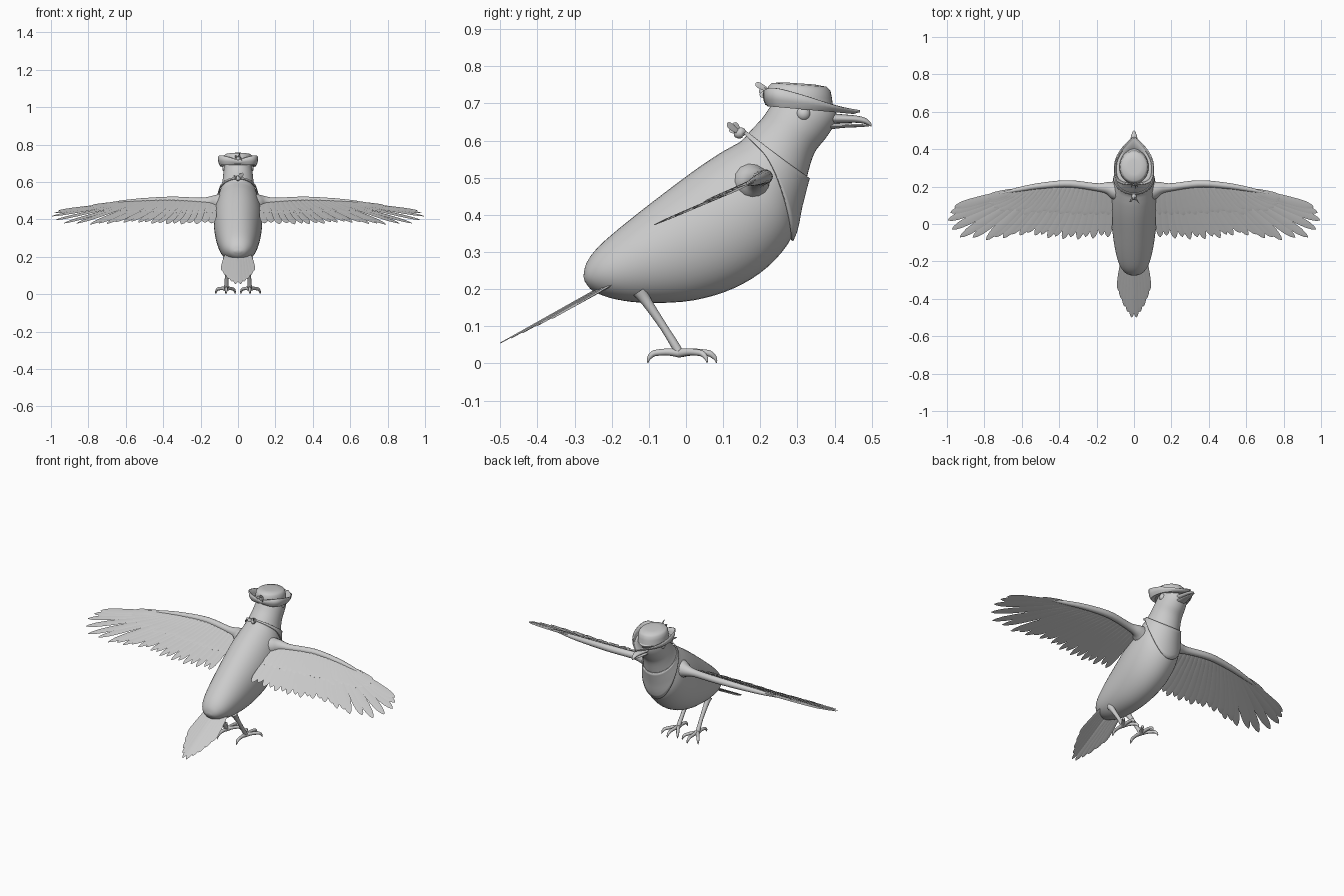
import bpy, bmesh
from math import sin, cos, pi, copysign
from mathutils import Vector as V

if "Cube" in bpy.data.objects:
    bpy.data.objects.remove(bpy.data.objects["Cube"])


def spline(keys, u):
    """Catmull-Rom value at u (0 .. len-1) through tuples of any size."""
    n = len(keys) - 1
    i = min(int(u), n - 1)
    t = u - i
    a, b, c, d = (keys[min(max(j, 0), n)] for j in (i - 1, i, i + 1, i + 2))
    return [0.5 * (2 * q + (r - p) * t + (2 * p - 5 * q + 4 * r - s) * t * t
                   + (3 * q - p - 3 * r + s) * t ** 3) for p, q, r, s in zip(a, b, c, d)]


def loft(name, strips, mirror=False, closed=True, caps=True, thick=0, angle=50):
    """Skin one or more strips of point rings into a single object."""
    bm = bmesh.new()
    for rings in strips:
        rows = [[bm.verts.new(p) for p in r] for r in rings]
        n = len(rows[0])
        for r, s in zip(rows, rows[1:]):
            for k in range(n if closed else n - 1):
                bm.faces.new((r[k], r[(k + 1) % n], s[(k + 1) % n], s[k]))
        if caps:
            bm.faces.new(rows[0])
            bm.faces.new(rows[-1])
    bmesh.ops.recalc_face_normals(bm, faces=bm.faces)
    me = bpy.data.meshes.new(name)
    bm.to_mesh(me)
    bm.free()
    ob = bpy.data.objects.new(name, me)
    bpy.context.collection.objects.link(ob)
    bpy.ops.object.select_all(action='DESELECT')
    ob.select_set(True)
    bpy.context.view_layer.objects.active = ob
    bpy.ops.object.shade_smooth_by_angle(angle=angle * pi / 180)
    if thick:
        m = ob.modifiers.new("thickness", 'SOLIDIFY')
        m.thickness, m.offset = thick, 0
    if mirror:
        ob.modifiers.new("mirror", 'MIRROR').use_mirror_merge = False
    return ob


def tube(keys, steps=16, sides=12):
    """Rings of a round tube through (x, y, z, radius) keys."""
    n = len(keys) - 1
    pts = [spline(keys, n * i / steps) for i in range(steps + 1)]
    rings = []
    for i, p in enumerate(pts):
        d = V(pts[min(i + 1, steps)][:3]) - V(pts[max(i - 1, 0)][:3])
        q = d.to_track_quat('Z', 'Y')
        rings.append([V(p[:3]) + q @ V((cos(a), sin(a), 0)) * max(p[3], .0008)
                      for a in (2 * pi * k / sides for k in range(sides))])
    return rings


def feather(root, tip, width, normal, thick=.004, roll=.14):
    """Rings of a flat feather with a raised shaft and a rounded tip."""
    root, tip, normal = V(root), V(tip), V(normal).normalized()
    side = (tip - root).cross(normal).normalized()
    side = (side + normal * roll).normalized()
    rings = []
    for t, w in ((0, .45), (.2, .75), (.5, .95), (.75, 1), (.88, .85), (.96, .5), (1, .08)):
        p, s = root.lerp(tip, t), side * width * w / 2
        h = normal * thick * (1 - .7 * t)
        rings.append([p - s, p + h, p + s, p - h])
    return rings


# body: back point (y, z), belly point (y, z), half width
BODY = [(-.276, .235, -.273, .222, .015), (-.268, .27, -.25, .195, .048),
        (-.235, .315, -.19, .173, .08), (-.16, .38, -.10, .163, .102),
        (-.06, .458, .02, .17, .118), (.03, .525, .13, .203, .128),
        (.09, .565, .22, .26, .128), (.125, .585, .285, .34, .12),
        (.15, .60, .307, .43, .105), (.175, .628, .325, .50, .09),
        (.205, .66, .345, .565, .082), (.23, .695, .375, .605, .078),
        (.26, .725, .395, .635, .072), (.30, .735, .405, .66, .058),
        (.34, .725, .402, .685, .03)]


def skin(u, a, grow=0):
    ty, tz, by, bz, w = spline(BODY, u)
    half = V((0, ty - by, tz - bz)) / 2
    mid = V((0, ty + by, tz + bz)) / 2
    half += half.normalized() * grow
    return mid + half * cos(a) + V(((w + grow) * sin(a), 0, 0))


loft("body", [[[skin(i / 4, 2 * pi * k / 40) for k in range(40)] for i in range(57)]])

# neckerchief, wrapped on the body and pointed at the chest
rows = []
for j in range(9):
    ring = []
    for k in range(64):
        a = 2 * pi * k / 64
        f = (1 - cos(a)) / 2
        hi, lo = 8.75 + .3 * f, 8.5 - .1 * f - 1.45 * max(0, f - .3) ** 1.5 / .586
        ring.append(skin(lo + (hi - lo) * j / 8, a, .006))
    rows.append(ring)
loft("neckerchief", [rows], caps=False, thick=.006)
N = (0, -.3, 1)
loft("neckerchief_knot", [
    tube([(0, .13, .612, .003), (0, .137, .616, .012), (0, .15, .622, .014), (0, .163, .62, .003)]),
    feather((.003, .145, .622), (.028, .11, .645), .02, (1, 0, .6), .006),
    feather((-.003, .145, .622), (-.022, .118, .632), .02, (1, 0, .6), .006),
    feather((0, .145, .62), (.012, .128, .648), .018, (1, .3, 0), .006)])

# hat crown and turned-up, pointed brim
def oval(rx, ry, z, n=40):
    return [V((rx * sin(a), .305 + ry * cos(a), z - .07 * ry * cos(a)))
            for a in (2 * pi * k / n for k in range(n))]


loft("hat_crown", [[oval(*r) for r in ((.079, .092, .69), (.077, .088, .72), (.074, .084, .74),
                                       (.064, .074, .75), (.035, .04, .754), (.004, .004, .754))]])
brim = [[], [], [], []]
for k in range(64):
    a = 2 * pi * k / 64
    s, c = sin(a), cos(a)
    if c < 0:
        x, y = .105 * copysign(abs(s) ** .6, s), .30 - .09 * abs(c) ** .6
    else:
        x, y = .105 * s * abs(s), .30 + .168 * c
    low = .70 - (y - .2) * .08
    high = .755 - (y - .2) * .28
    lift = (high - low) * (.35 + .65 * abs(x) / .105)
    brim[0].append((.073 * s, .305 + .085 * c, low + .002))
    for ring, f, h in zip(brim[1:], (.9, .97, 1), (-.004, .3 * lift, lift)):
        ring.append((x * f, .305 + (y - .305) * f, low + h))
loft("hat_brim", [brim], caps=False, thick=.006)
loft("hat_plume", [feather((x, .222, .735), (2.5 * x, y, z), .016, (1, 0, .4), .005)
                   for x, y, z in ((.004, .187, .754), (-.006, .196, .733), (.008, .2, .718))])

# beak halves and eyes
def bill(keys):
    return [[V((w * sin(a), y, (t + b) / 2 + (t - b) / 2 * cos(a)))
             for a in (2 * pi * k / 16 for k in range(16))]
            for y, t, b, w in (spline(keys, i / 4) for i in range(4 * len(keys) - 3))]


loft("upper_beak", [bill([(.37, .676, .644, .036), (.42, .671, .647, .027), (.46, .667, .648, .018),
                          (.485, .66, .644, .011), (.5, .645, .637, .003)])])
loft("lower_beak", [bill([(.37, .648, .628, .03), (.42, .646, .634, .023),
                          (.46, .645, .636, .015), (.492, .643, .638, .004)])])
for x in (-.064, .064):
    bpy.ops.mesh.primitive_uv_sphere_add(segments=20, ring_count=12, radius=.02,
                                         location=(x, .316, .672))
    bpy.context.object.name = "eye"
    bpy.ops.object.shade_smooth()

# wings: everything lies near one sloping plane
def on_wing(x, y, up=0):
    return V((x, y, .413 + .42 * y + up))


WN = (0, -.42, 1)
ARM = [(.05, .17, .062), (.10, .18, .05), (.14, .192, .033), (.2, .197, .021), (.35, .215, .019),
       (.5, .204, .016), (.62, .184, .012), (.72, .163, .004)]
loft("wing_arm", [tube([(*on_wing(x, y), r) for x, y, r in ARM], 32, 14)], mirror=True)
TIPS = [(.14, -.07), (.22, -.077), (.30, -.082), (.38, -.08), (.46, -.075), (.53, -.06), (.61, -.06),
        (.70, -.075), (.79, -.085), (.93, -.07), (.995, .02), (.96, .09)]
flight, coverts = [], []
for i in range(23):
    tx, ty = spline(TIPS, i / 2)
    if i % 2 and i < 18:
        ty += .012
    rx = .135 + .5 * i / 22
    ry = .195 + .018 * sin(pi * min(1, max(0, (rx - .15) / .4))) - max(0, rx - .5) * .12
    root, tip = on_wing(rx, ry), on_wing(tx, ty, -.004)
    flight.append(feather(root, tip, .046, WN))
    cover = root.lerp(tip, .55 if i < 15 else .45)
    coverts.append(feather(root + V((0, 0, .005)), cover + V((0, 0, .004)), .046, WN))
loft("wing_flight_feathers", flight, mirror=True, angle=30)
loft("wing_covert_feathers", coverts, mirror=True, angle=30)

# tail fan
tail = []
for i, (x, y) in enumerate(((.012, -.5), (.032, -.47), (.05, -.44), (.066, -.40), (.078, -.36))):
    for s in (-1, 1):
        z = .055 + (y + .5) * .56 - .003 * i
        tail.append(feather((s * (.012 + .012 * i), -.19, .226 - .002 * i), (s * x, y, z), .036,
                            (0, -.5, 1), roll=.1 * s))
loft("tail_feathers", tail, angle=30)

# legs and clawed feet
loft("leg", [tube([(.06, -.125, .195, .02), (.06, -.105, .165, .014), (.06, -.06, .098, .0105),
                   (.062, -.03, .05, .0115), (.063, -.018, .028, .012)])], mirror=True)
toes = []
for dx, dy in ((-.048, .075), (.002, .1), (.056, .075), (0, -.085)):
    toes.append(tube([(.063 + dx * f, -.018 + dy * f, z, r) for f, z, r in
                      ((0, .028, .012), (.35, .031, .0095), (.7, .029, .0085),
                       (.85, .025, .008), (.97, .013, .005), (1, .001, .001))]))
loft("foot_toes", toes, mirror=True)
